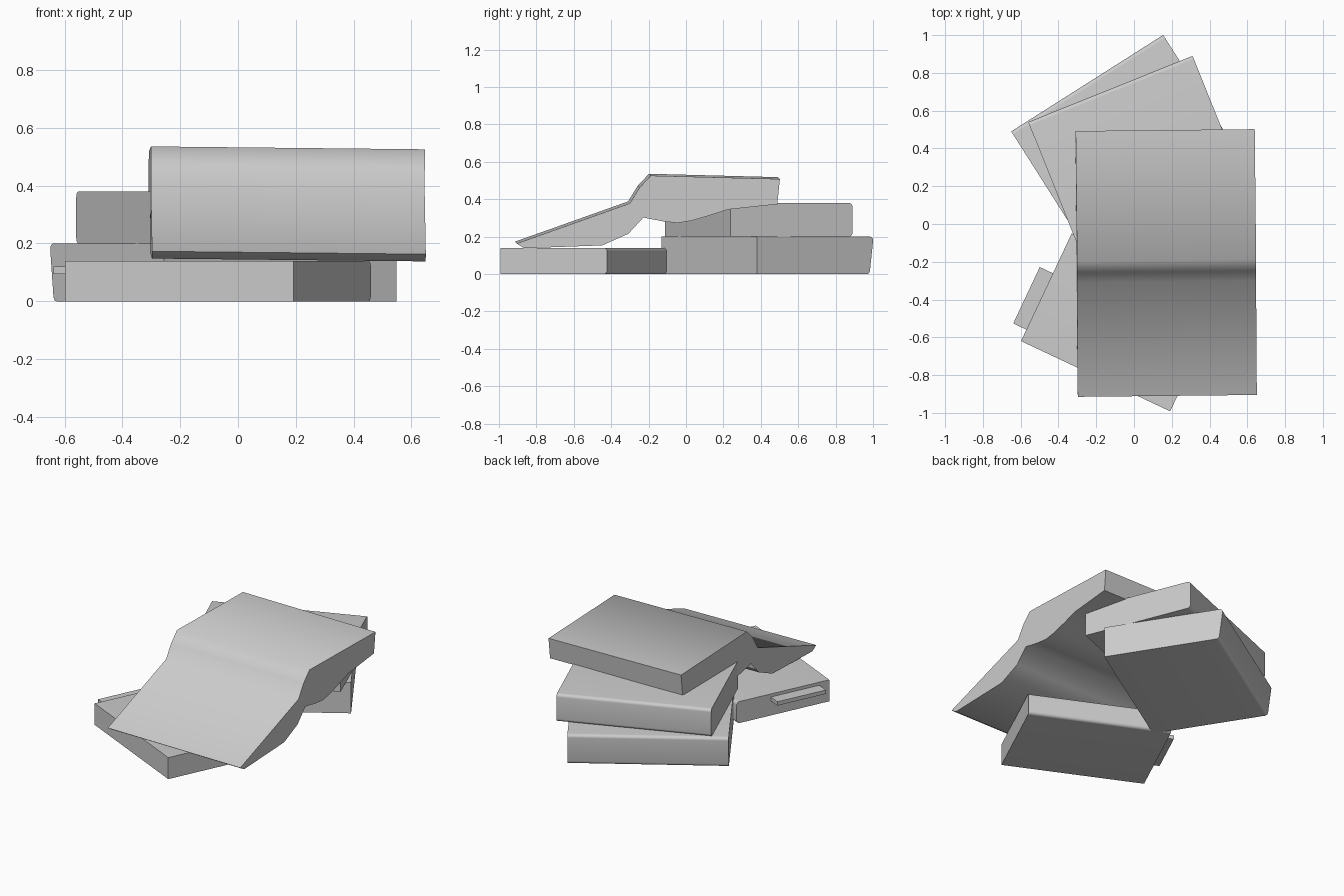
import bpy
import bmesh
from math import radians, sin, cos, pi
from mathutils import Matrix, Vector

cube = bpy.data.objects.get("Cube")
if cube:
    bpy.data.objects.remove(cube, do_unlink=True)

# One plain grey for everything
grey = bpy.data.materials.new("plain grey")
grey.use_nodes = True
colour = (0.6, 0.6, 0.6, 1.0)
grey.diffuse_color = colour
grey.node_tree.nodes["Principled BSDF"].inputs["Base Color"].default_value = colour


def prism(name, profile, x0, x1, matrix, angle=50):
    """Extrude a closed (y, z) profile along local x."""
    bm = bmesh.new()
    face = bm.faces.new([bm.verts.new((x0, y, z)) for y, z in profile])
    grown = bmesh.ops.extrude_face_region(bm, geom=[face])["geom"]
    verts = [g for g in grown if isinstance(g, bmesh.types.BMVert)]
    bmesh.ops.translate(bm, verts=verts, vec=Vector((x1 - x0, 0, 0)))
    bmesh.ops.recalc_face_normals(bm, faces=bm.faces)
    mesh = bpy.data.meshes.new(name)
    bm.to_mesh(mesh)
    bm.free()
    mesh.materials.append(grey)
    obj = bpy.data.objects.new(name, mesh)
    bpy.context.collection.objects.link(obj)
    obj.matrix_world = matrix
    bpy.ops.object.select_all(action='DESELECT')
    obj.select_set(True)
    bpy.context.view_layer.objects.active = obj
    bpy.ops.object.shade_smooth_by_angle(angle=radians(angle))
    return obj


def arc(cy, cz, r, start, steps=5):
    """Quarter circle of profile points."""
    return [(cy + r * cos(start + i * pi / 2 / steps),
             cz + r * sin(start + i * pi / 2 / steps)) for i in range(steps + 1)]


def book(name, corner, turn, length, depth, height, lean=0.0):
    """Closed book with a rounded spine along its back edge."""
    r = 0.02
    profile = [(-depth, 0)]
    profile += arc(-r - lean, r, r, -pi / 2)
    profile += arc(-r, height - r, r, 0)
    profile += [(-depth, height)]
    place = Matrix.Translation(corner) @ Matrix.Rotation(radians(turn), 4, 'Z')
    prism(name, profile, 0, length, place)
    return place


# Closed books
book("lower_back_book", (-0.65, 0.49, 0), 32.4, 0.953, 0.735, 0.2, 0.02)
book("upper_back_book", (-0.56, 0.54, 0.2), 21.9, 0.938, 0.703, 0.18)
front = book("front_book", (-0.33, -0.05, 0), -25.2, 0.873, 0.63, 0.14)

# Thin marker sticking out of the front book's end
prism("marker_tab", [(-0.563, 0.095), (-0.233, 0.095), (-0.233, 0.12), (-0.563, 0.12)],
      -0.077, 0.02, front)

# Bent book draped over the others
bent = [(-0.915, 0.173), (-0.31, 0.388), (-0.258, 0.472), (-0.198, 0.536),
        (0.492, 0.518), (0.478, 0.383), (0.215, 0.355), (0.115, 0.323),
        (0.02, 0.295), (-0.055, 0.283), (-0.13, 0.291), (-0.238, 0.312),
        (-0.318, 0.225), (-0.458, 0.163), (-0.875, 0.148)]
tilt = (Matrix.Translation((-0.309, 0, 0)) @ Matrix.Rotation(radians(0.6), 4, 'Z')
        @ Matrix.Rotation(radians(0.6), 4, 'Y'))
prism("draped_book", bent, 0, 0.948, tilt, 60)
